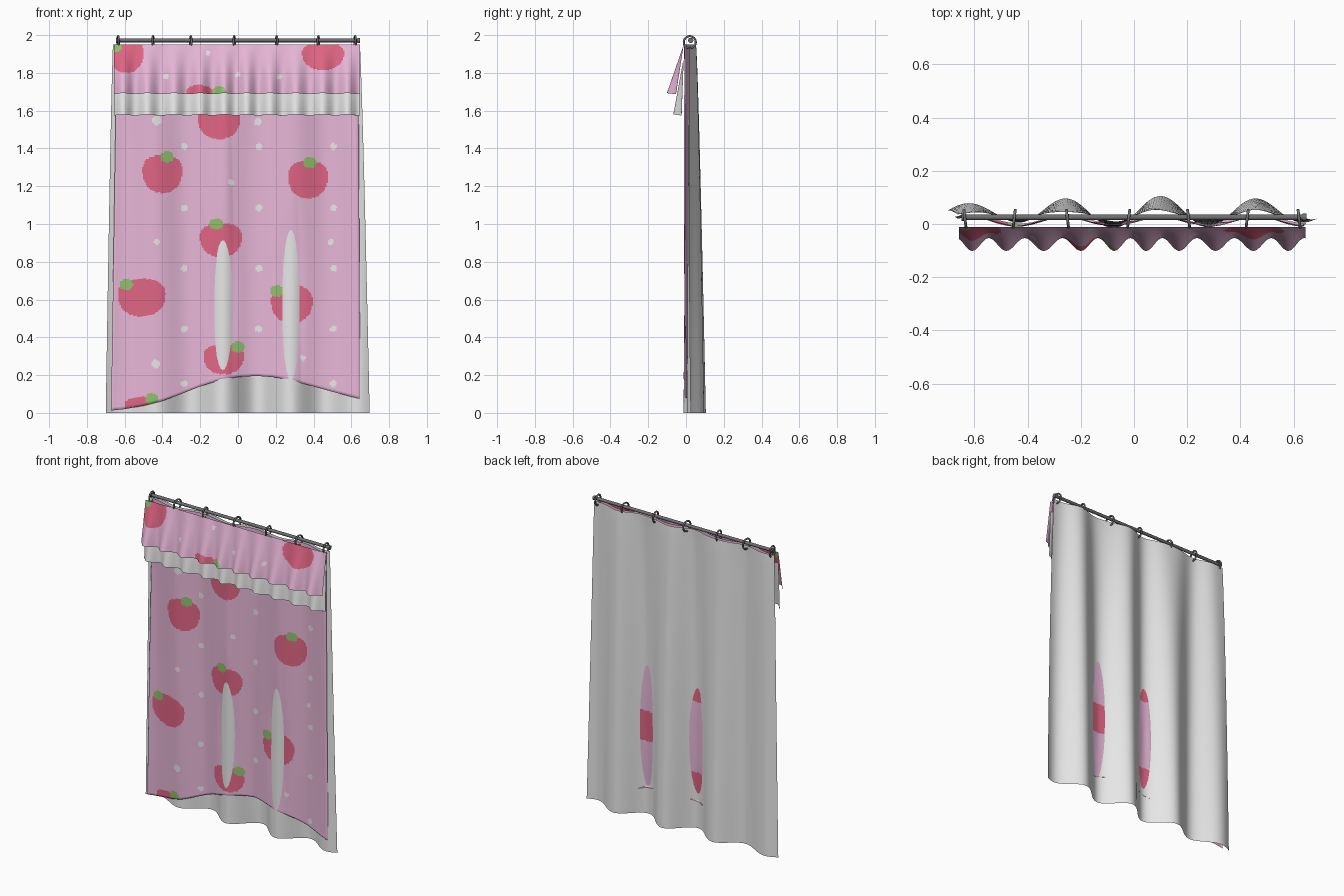
import bpy, math

if "Cube" in bpy.data.objects:
    bpy.data.objects.remove(bpy.data.objects["Cube"])

# ---------- materials ----------
def mat(name, col):
    m = bpy.data.materials.new(name)
    m.diffuse_color = (*col, 1)
    m.use_nodes = True
    m.node_tree.nodes["Principled BSDF"].inputs["Base Color"].default_value = m.diffuse_color
    return m

PINK = mat("pink_cloth", (0.80, 0.47, 0.68))
RED = mat("strawberry_red", (0.75, 0.13, 0.23))
GREEN = mat("leaf_green", (0.28, 0.53, 0.15))
WHITE = mat("white_cloth", (0.80, 0.80, 0.80))
METAL = mat("grey_metal", (0.16, 0.16, 0.17))

# ---------- printed pattern: berry (x, z, half width, half height, leaf x, leaf z) ----------
CURTAIN_BERRIES = [
    (-0.10, 1.54, .11, .09, -0.10, 1.71), (-0.40, 1.265, .105, .10, -0.375, 1.355),
    (0.37, 1.235, .105, .10, 0.38, 1.325), (-0.09, 0.915, .11, .09, -0.115, 1.0),
    (-0.51, 0.61, .125, .10, -0.59, 0.68), (0.285, 0.575, .11, .10, 0.205, 0.645),
    (-0.075, 0.285, .105, .08, 0.0, 0.35), (-0.51, 0.03, .09, .055, -0.455, 0.075)]
VALANCE_BERRIES = [
    (-0.59, 1.89, .09, .09, -0.65, 1.94), (0.45, 1.89, .11, .075, 0.45, 2.05),
    (-0.205, 1.69, .07, .045, -0.10, 1.70)]
CURTAIN_DOTS = [(x, z, .018) for x in (-0.285, 0.11, 0.505)
                for z in (1.41, 1.085, .765, .445, .155)]
CURTAIN_DOTS += [(-0.43, 1.55, .026), (0.105, 1.54, .02), (-0.035, 1.22, .016),
                 (-0.43, .905, .016), (0.49, .905, .016), (-0.435, .26, .022), (0.345, .29, .015)]
VALANCE_DOTS = [(0, 1.79, .014), (-0.16, 1.905, .014), (0.22, 1.78, .014), (-0.38, 1.78, .014)]

def printed(berries, dots):
    def pick(x, z):
        for bx, bz, rx, rz, lx, lz in berries:
            if ((x - lx) / .036) ** 2 + ((z - lz) / .03) ** 2 < 1:
                return 2
        for bx, bz, rx, rz, lx, lz in berries:
            # berry tapers a little at the lower end
            w = rx * (1 + 0.12 * max(-1, min(1, (z - bz) / rz)))
            if abs((x - bx) / w) ** 2.3 + abs((z - bz) / rz) ** 2.3 < 1:
                return 1
        for dx, dz, r in dots:
            if (x - dx) ** 2 + (z - dz) ** 2 < r * r:
                return 3
        return 0
    return pick

# ---------- cloth sheet from a surface function ----------
def sheet(name, nx, nz, fn, mats, pick=None, hem=0.0):
    verts = []
    for j in range(nz + 1):
        for i in range(nx + 1):
            x, y, z = fn(i / nx, j / nz)
            if i in (0, nx) or j == 0:
                y += hem                      # folded-back edge
            verts.append((x, y, z))
    w = nx + 1
    faces = [(j * w + i, j * w + i + 1, (j + 1) * w + i + 1, (j + 1) * w + i)
             for j in range(nz) for i in range(nx)]
    me = bpy.data.meshes.new(name)
    me.from_pydata(verts, [], faces)
    for m in mats:
        me.materials.append(m)
    for p in me.polygons:
        p.use_smooth = True
        if pick:
            p.material_index = pick(p.center.x, p.center.z)
    ob = bpy.data.objects.new(name, me)
    bpy.context.collection.objects.link(ob)
    return ob

def lerp(a, b, t):
    return a + (b - a) * t

TOP = 1.95
def fold(x):
    return math.cos(2 * math.pi * (x - 0.10) / 0.36)

# ---------- liner: hangs behind the curtain, flares to the floor ----------
def liner_y(x, z):
    t = max(0.0, 1 - z / TOP)
    side = lerp(1, 0.55, min(1, (abs(x - 0.1) / 0.62) ** 2))
    amp = lerp(0.02, 0.06, t ** 0.7) * side
    return lerp(0.032, 0.045, t) + amp * fold(x) + 0.004 * math.sin(31 * x) * (1 - t)

def liner(u, v):
    z = TOP * v
    t = max(0.0, 1 - v) ** 0.8
    x = lerp(lerp(-0.662, -0.70, t), lerp(0.645, 0.697, t), u)
    return x, liner_y(x, z), z

sheet("liner", 140, 50, liner, [WHITE])

# ---------- main curtain: lifted wavy hem; the liner pokes through in two long slits ----------
HEM = [(-0.68, .012), (-0.6, .02), (-0.5, .038), (-0.4, .063), (-0.3, .10), (-0.2, .14), (-0.1, .172),
       (0, .19), (0.1, .196), (0.2, .188), (0.3, .167), (0.4, .14), (0.5, .112), (0.66, .07)]
SLITS = [(-0.08, 0.57, .052, .345), (0.28, 0.57, .047, .40)]

def hem_z(x):
    for (x0, z0), (x1, z1) in zip(HEM, HEM[1:]):
        if x <= x1:
            return lerp(z0, z1, (x - x0) / (x1 - x0))
    return HEM[-1][1]

def curtain(u, v):
    x = lerp(lerp(-0.672, -0.642, v), lerp(0.647, 0.637, v), u)
    z0 = hem_z(x)
    z = lerp(z0, TOP, v)
    yl = liner_y(x, z)
    y = 0.010 + 0.017 * fold(x) + 0.003 * math.sin(23 * x + 2 * z)
    y = min(y, yl - 0.008)
    for sx, sz, rx, rz in SLITS:
        d = ((x - sx) / rx) ** 2 + ((z - sz) / rz) ** 2
        y = lerp(y, yl + 0.008, 0.5 ** (d ** 1.5))
    return x, y, z

sheet("curtain", 180, 230, curtain, [PINK, RED, GREEN, WHITE],
      printed(CURTAIN_BERRIES, CURTAIN_DOTS), hem=0.008)

# ---------- gathered ruffles: pink valance over a white frill ----------
def ruffle(z_top, z_bot, out, amp, period, phase):
    def fn(u, v):
        t = 1 - v
        x = lerp(-0.657, 0.645, u)
        wave = math.cos(2 * math.pi * (x - phase) / period + 0.5 * math.sin(9 * x))
        y = -0.012 - out * t - amp * t * wave
        return x, y, lerp(z_bot, z_top, v) + 0.003 * t * wave
    return fn

sheet("white_frill", 160, 16, ruffle(1.88, 1.577, .033, .022, .13, 0.05), [WHITE])
sheet("valance", 190, 40, ruffle(TOP, 1.69, .065, .024, .13, 0.05), [PINK, RED, GREEN, WHITE],
      printed(VALANCE_BERRIES, VALANCE_DOTS))

# ---------- rod, end knobs and rings ----------
def cyl(name, x, r, length):
    bpy.ops.mesh.primitive_cylinder_add(vertices=20, radius=r, depth=length,
                                        location=(x, 0.025, 1.972), rotation=(0, math.pi / 2, 0))
    ob = bpy.context.object
    ob.name = name
    ob.data.materials.append(METAL)
    bpy.ops.object.shade_smooth_by_angle()

cyl("rod", 0, 0.010, 1.28)
for s in (-1, 1):
    cyl("rod_end", s * 0.64, 0.014, 0.014)

for k, x in enumerate((-0.635, -0.45, -0.25, -0.02, 0.205, 0.425, 0.62)):
    bpy.ops.mesh.primitive_torus_add(major_radius=0.032, minor_radius=0.0055,
                                     major_segments=32, minor_segments=10,
                                     location=(x, 0.02, 1.9625),
                                     rotation=(0, math.pi / 2, 0.12 * (-1) ** k))
    ob = bpy.context.object
    ob.name = "ring"
    ob.data.materials.append(METAL)
    bpy.ops.object.shade_smooth_by_angle(angle=math.radians(60))
